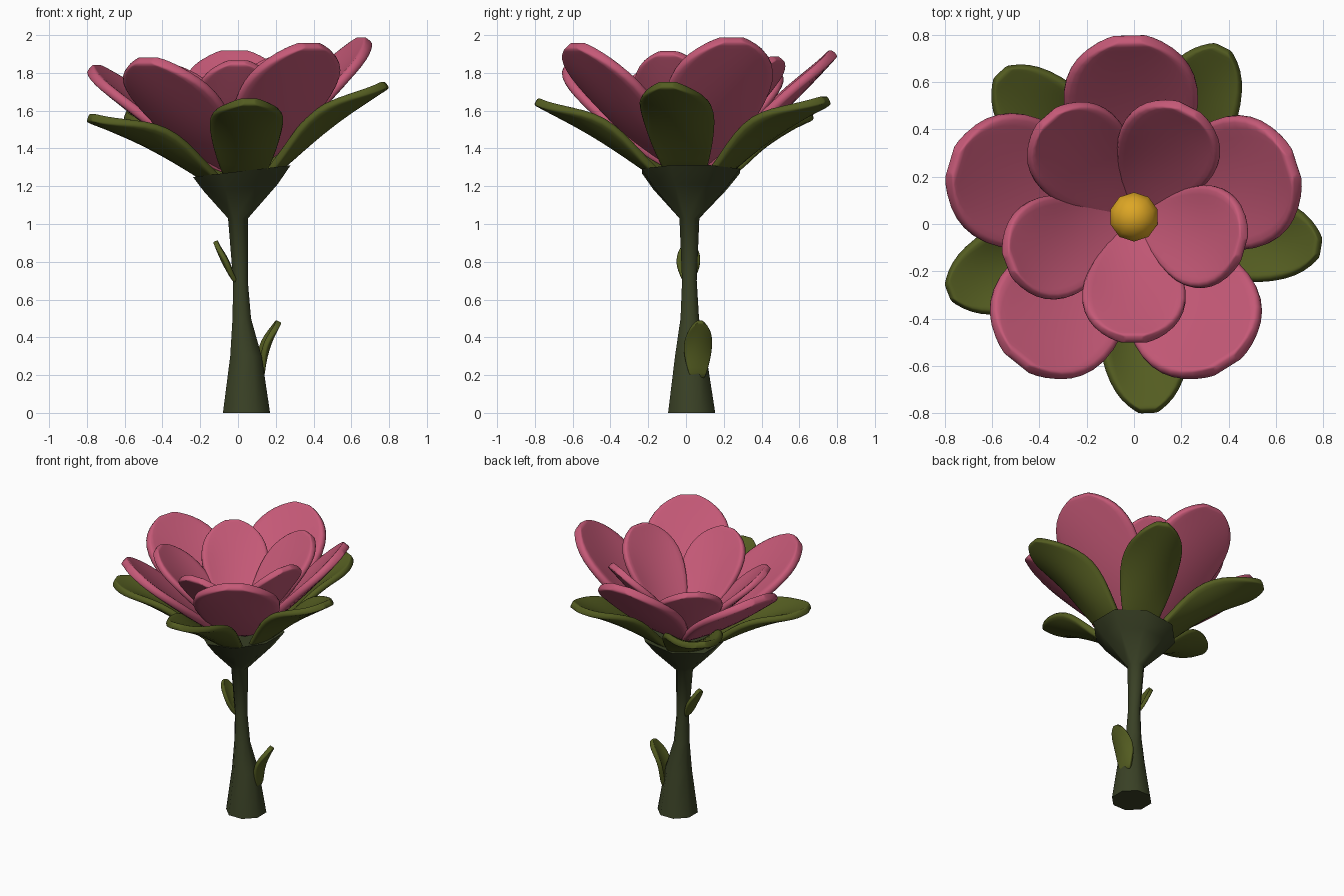
import bpy, bmesh, math
from mathutils import Vector

cube = bpy.data.objects.get("Cube")
if cube:
    bpy.data.objects.remove(cube)


def material(name, colour):
    m = bpy.data.materials.new(name)
    m.use_nodes = True
    m.diffuse_color = (*colour, 1)
    m.node_tree.nodes["Principled BSDF"].inputs["Base Color"].default_value = (*colour, 1)
    return m


PINK = material("petal pink", (0.56, 0.10, 0.185))
LEAF = material("leaf green", (0.088, 0.108, 0.015))
STEM = material("stem green", (0.042, 0.053, 0.019))
GOLD = material("pollen gold", (0.72, 0.38, 0.018))


def add_object(name, bm, mat, angle=None):
    bmesh.ops.recalc_face_normals(bm, faces=bm.faces)
    mesh = bpy.data.meshes.new(name)
    bm.to_mesh(mesh)
    bm.free()
    mesh.materials.append(mat)
    mesh.shade_smooth()
    if angle:
        mesh.set_sharp_from_angle(angle=math.radians(angle))
    ob = bpy.data.objects.new(name, mesh)
    bpy.context.collection.objects.link(ob)
    return ob


def blade(name, base, tip, half_width, mat, root=0.1, widest=0.68,
          cup=0.05, bow=0.0, thickness=0.05):
    """A rounded, cupped petal or leaf running from base to tip."""
    base, tip = Vector(base), Vector(tip)
    along = tip - base
    side = Vector((0, 0, 1)).cross(along).normalized()
    up = along.normalized().cross(side)
    rows, cols = 9, 7
    bm = bmesh.new()
    grid = []
    for i in range(rows):
        t = math.sin(math.pi / 2 * i / (rows - 1))
        if t < widest:
            w = root + (1 - root) * math.sin(math.pi / 2 * t / widest)
        else:
            w = max(0.15, math.sqrt(max(0, 1 - ((t - widest) / (1 - widest)) ** 2)))
        row = []
        for j in range(cols):
            v = w * math.sin(math.pi / 2 * (2 * j / (cols - 1) - 1))
            lift = (cup * v * v + bow) * math.sin(math.pi * t)
            row.append(bm.verts.new(base + along * t + side * v * half_width + up * lift))
        grid.append(row)
    for a, b in zip(grid, grid[1:]):
        for j in range(cols - 1):
            bm.faces.new((a[j], a[j + 1], b[j + 1], b[j]))
    ob = add_object(name, bm, mat)
    solid = ob.modifiers.new("Thickness", "SOLIDIFY")
    solid.thickness = thickness
    solid.offset = 0
    smooth = ob.modifiers.new("Rounding", "SUBSURF")
    smooth.levels = smooth.render_levels = 1
    return ob


# Stem flaring into a tilted cup: x, y, z, radius, tilt
rings = [(0.045, 0.03, 0, 0.135, 0), (0.042, 0.025, 0.3, 0.09, 0),
         (0.02, 0.02, 0.5, 0.053, 0), (0.013, 0.018, 0.7, 0.042, 0),
         (0, 0.018, 1.03, 0.057, 0), (0.015, 0.022, 1.19, 0.21, 0.1),
         (0.02, 0.026, 1.28, 0.28, 0.12), (0.02, 0.026, 1.27, 0.2, 0.12)]
SIDES = 8
bm = bmesh.new()
loops = []
for x, y, z, r, tilt in rings:
    loop = []
    for k in range(SIDES):
        a = math.tau * (k + 0.5) / SIDES
        dx, dy = r * math.cos(a), r * math.sin(a)
        loop.append(bm.verts.new((x + dx, y + dy, z + tilt * dx)))
    loops.append(loop)
for a, b in zip(loops, loops[1:]):
    for k in range(SIDES):
        n = (k + 1) % SIDES
        bm.faces.new((a[k], a[n], b[n], b[k]))
bm.faces.new(loops[0])
bm.faces.new(loops[-1])
add_object("stem_and_cup", bm, STEM, 60)

# Outer and inner petals, given by their tips
outer_tips = [(-0.02, 0.785, 1.91), (0.675, 0.25, 1.98), (0.39, -0.595, 1.95),
              (-0.49, -0.58, 1.87), (-0.77, 0.26, 1.83)]
inner_tips = [(0.23, 0.485, 1.88), (-0.365, 0.45, 1.83), (-0.53, -0.17, 1.82),
              (0, -0.49, 1.86), (0.455, -0.10, 1.91)]
for i, tip in enumerate(outer_tips, 1):
    blade(f"outer_petal_{i}", (0, 0.03, 1.26), tip, 0.293, PINK, bow=-0.045, thickness=0.055)
for i, tip in enumerate(inner_tips, 1):
    blade(f"inner_petal_{i}", (0, 0.03, 1.28), tip, 0.225, PINK, bow=-0.025, thickness=0.045)

# Sepals fanning out from the cup rim
sepal_tips = [(0.785, -0.10, 1.74), (0.375, 0.745, 1.66), (-0.565, 0.64, 1.59),
              (-0.785, -0.29, 1.565), (0.06, -0.795, 1.65)]
for i, tip in enumerate(sepal_tips, 1):
    out = Vector((tip[0], tip[1], 0)).normalized() * 0.14
    base = Vector((0.02, 0.02, 1.235 + 0.12 * out.x)) + out
    blade(f"sepal_{i}", base, tip, 0.193, LEAF, root=0.5, widest=0.58,
          cup=0.1, bow=0.01, thickness=0.045)

# Two small leaves on the stem
blade("lower_leaf", (0.12, 0.06, 0.18), (0.215, 0.075, 0.485), 0.073, LEAF,
      root=0.5, widest=0.55, cup=0.03, bow=0.015, thickness=0.03)
blade("upper_leaf", (-0.01, 0.01, 0.69), (-0.12, 0.015, 0.91), 0.062, LEAF,
      root=0.3, widest=0.5, cup=0.02, bow=-0.01, thickness=0.025)

# Pollen ball in the centre
bm = bmesh.new()
bmesh.ops.create_uvsphere(bm, u_segments=10, v_segments=7, radius=0.107)
bmesh.ops.translate(bm, verts=bm.verts, vec=(0, 0.03, 1.43))
add_object("pollen_ball", bm, GOLD, 60)
